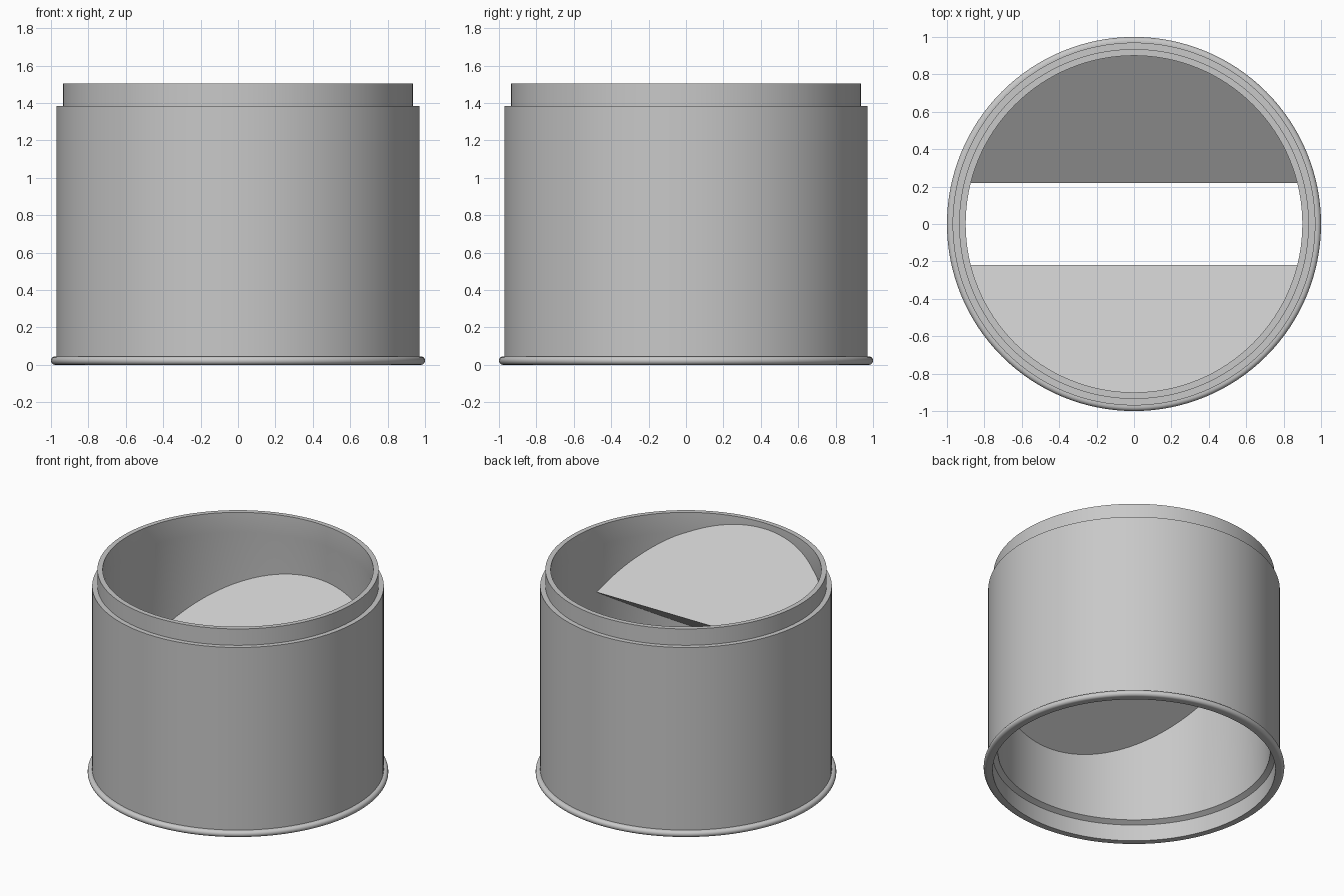
import bpy, bmesh, math

cube = bpy.data.objects.get("Cube")
if cube:
    bpy.data.objects.remove(cube, do_unlink=True)

SEGMENTS = 128
BORE = 0.905

# One plain grey for the whole model
grey = bpy.data.materials.new("plain grey")
grey.use_nodes = True
colour = (0.58, 0.58, 0.58, 1)
grey.diffuse_color = colour
grey.node_tree.nodes["Principled BSDF"].inputs["Base Color"].default_value = colour


def finish(name, bm, smooth):
    bmesh.ops.recalc_face_normals(bm, faces=bm.faces)
    mesh = bpy.data.meshes.new(name)
    bm.to_mesh(mesh)
    bm.free()
    mesh.materials.append(grey)
    obj = bpy.data.objects.new(name, mesh)
    bpy.context.collection.objects.link(obj)
    if smooth:
        bpy.ops.object.select_all(action="DESELECT")
        obj.select_set(True)
        bpy.context.view_layer.objects.active = obj
        bpy.ops.object.shade_smooth_by_angle(angle=math.radians(30))
    return obj


def lathe(name, profile):
    """Revolve a closed (radius, height) profile around z."""
    bm = bmesh.new()
    verts = [bm.verts.new((r, 0, z)) for r, z in profile]
    edges = [bm.edges.new((a, b)) for a, b in zip(verts, verts[1:] + verts[:1])]
    bmesh.ops.spin(bm, geom=verts + edges, cent=(0, 0, 0), axis=(0, 0, 1),
                   angle=math.tau, steps=SEGMENTS, use_merge=False)
    bmesh.ops.remove_doubles(bm, verts=bm.verts, dist=0.0005)
    return finish(name, bm, True)


def baffle(name, side, ridge_z, ridge_y=0.22, slope=0.65):
    """Wedge on the bore wall, its sharp ridge running across the opening."""
    bm = bmesh.new()
    start = math.asin(ridge_y / BORE)
    steps = 64
    top, bottom = [], []
    for i in range(steps + 1):
        angle = start + (math.pi - 2 * start) * i / steps
        x, y = BORE * math.cos(angle), BORE * math.sin(angle)
        rise = slope * (y - ridge_y)
        upper = bm.verts.new((x, side * y, ridge_z + rise))
        at_ridge = i in (0, steps)
        lower = upper if at_ridge else bm.verts.new((x, side * y, ridge_z - rise))
        top.append(upper)
        bottom.append(lower)
    bm.faces.new(top)
    bm.faces.new(bottom[::-1])
    for i in range(steps):
        corners = [top[i], bottom[i], bottom[i + 1], top[i + 1]]
        bm.faces.new(list(dict.fromkeys(corners)))
    return finish(name, bm, False)


# Tube wall: socket below, rounded bead at the foot, spigot on top
bead = [(0.9775 + 0.0225 * math.cos(a), 0.0225 + 0.0225 * math.sin(a))
        for a in (math.radians(-90 + 15 * i) for i in range(13))]
wall = [(0.94, 0)] + bead + [
    (0.97, 0.045), (0.97, 1.385), (0.935, 1.385), (0.935, 1.505),
    (0.9, 1.505), (0.9, 1.36), (BORE, 1.33), (BORE, 0.14), (0.94, 0.12)]
lathe("tube_body", wall)

# Two facing wedges at different heights
baffle("front_baffle", -1, 1.02)
baffle("back_baffle", 1, 0.65)
